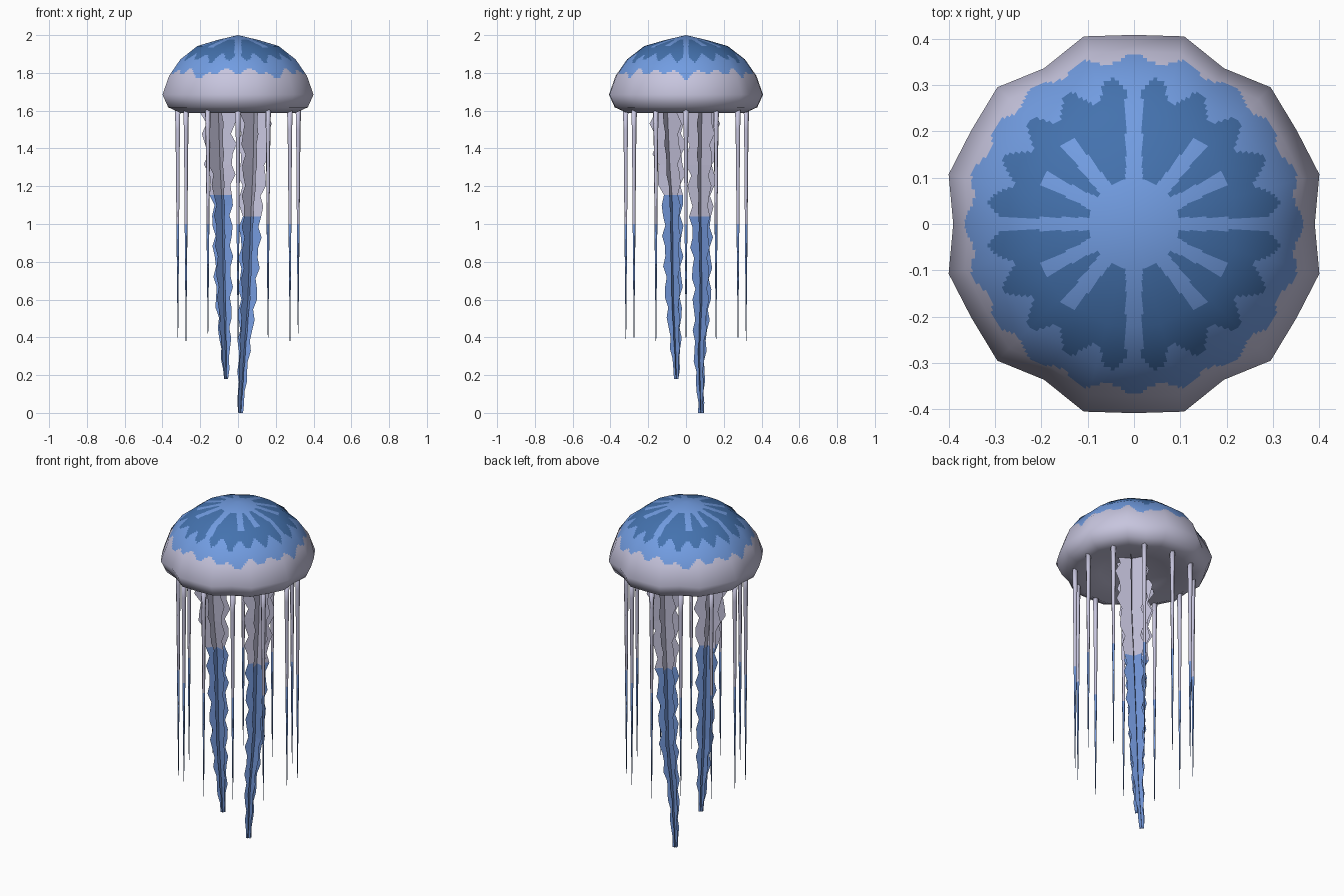
import bpy, bmesh, math
from mathutils import Vector

if "Cube" in bpy.data.objects:
    bpy.data.objects.remove(bpy.data.objects["Cube"])


def mat(name, rgb):
    m = bpy.data.materials.new(name)
    lin = [((c / 255 + 0.055) / 1.055) ** 2.4 for c in rgb]
    m.diffuse_color = (*lin, 1)
    m.use_nodes = True
    m.node_tree.nodes["Principled BSDF"].inputs["Base Color"].default_value = m.diffuse_color
    return m


LILAC = mat("pale_lilac", (199, 197, 222))
LIGHT = mat("light_blue", (114, 157, 226))
DARK = mat("deep_blue", (68, 114, 174))
FRILL = mat("frill_blue", (116, 153, 220))


def make(name, verts, faces, mats, rule, smooth=False):
    me = bpy.data.meshes.new(name)
    me.from_pydata(verts, [], faces)
    for m in mats:
        me.materials.append(m)
    for p in me.polygons:
        p.material_index = rule(p.center)
        p.use_smooth = smooth
    me.update()
    ob = bpy.data.objects.new(name, me)
    bpy.context.collection.objects.link(ob)
    return ob


def lerp_table(table, z):
    """Interpolate rows (z, a, b, ...) listed from high z to low z."""
    for p, q in zip(table, table[1:]):
        if z >= q[0]:
            t = min(1, (p[0] - z) / (p[0] - q[0]))
            return [a + (b - a) * t for a, b in zip(p[1:], q[1:])]
    return table[-1][1:]


# --- Bell: coarse faceted dome, finely cut so the painted pattern follows faces
PROFILE = [(0, 2.0), (.11, 1.974), (.22, 1.942), (.31, 1.872), (.37, 1.785), (.405, 1.685),
           (.375, 1.618), (.31, 1.588), (.18, 1.615), (0, 1.655)]
LOBES = [.39, .414, .405, .417, .388, .419, .408]      # radii every 15 degrees, one quarter
SUB_A, SUB_R = 10, 9


def lobe(i):
    i %= 24
    i = i if i <= 12 else 24 - i
    return LOBES[i if i <= 6 else 12 - i] / .405


def prof_normal(k):
    if k in (0, len(PROFILE) - 1):
        return Vector((0, 1 if k == 0 else -1))
    a, b = Vector(PROFILE[k - 1]), Vector(PROFILE[k + 1])
    d = b - a
    return Vector((-d.y, d.x)).normalized()


def bell_point(s, a):
    k = min(int(s), len(PROFILE) - 2)
    t = s - k
    r, z = Vector(PROFILE[k]).lerp(Vector(PROFILE[k + 1]), t)
    n = prof_normal(k).lerp(prof_normal(k + 1), t)
    i = int(a)
    fade = min(1, r / .405)                              # lobes fade towards the top
    ends = []
    for j in (i, i + 1):
        ang, f = math.radians(15 * j), 1 + (lobe(j) - 1) * fade
        ends.append(Vector((math.cos(ang) * f * r, math.sin(ang) * f * r, z)))
    ang = math.radians(15 * a)
    return ends[0].lerp(ends[1], a - i), Vector((math.cos(ang) * n.x, math.sin(ang) * n.x, n.y)).normalized()


def bell_colour(c):
    if c.z < 1.7:
        return 0
    r, th = math.hypot(c.x, c.y), math.atan2(c.y, c.x)
    if r > .358 + .009 * math.cos(20 * th):
        return 0
    if r < .095 or r > .295 + .022 * math.cos(20 * th + math.pi):
        return 1
    x, y = abs(c.x), abs(c.y)
    q = math.atan2(y, x)
    for deg, half, reach in ((0, .014, .28), (27, .015, .22), (51, .016, .23), (90, .018, .33)):
        if r < reach and abs(math.sin(q - math.radians(deg))) * r < half:
            return 1
    return 2


nu, nv = 24 * SUB_A, (len(PROFILE) - 1) * SUB_R
pts = [bell_point(0, 0)]
for v in range(1, nv):
    for u in range(nu):
        pts.append(bell_point(v / SUB_R, u / SUB_A))
pts.append(bell_point(nv / SUB_R, 0))
last = len(pts) - 1
faces = []
for u in range(nu):
    w = (u + 1) % nu
    faces.append((0, 1 + u, 1 + w))
    for v in range(nv - 2):
        b = 1 + v * nu
        faces.append((b + u, b + nu + u, b + nu + w, b + w))
    b = 1 + (nv - 2) * nu
    faces.append((b + u, last, b + w))
bell = make("bell", [p for p, n in pts], faces, [LILAC, LIGHT, DARK], bell_colour, True)
bell.data.normals_split_custom_set_from_vertices([n for p, n in pts])

# --- Twelve thin tentacles around the rim
RINGS = [(1.615, .016), (1.5, .013), (1.25, .010), (1.0, .008), (.7, .005), (.4, .0015)]
for i in range(12):
    ang = math.radians(30 * i)
    cx, cy = .318 * math.cos(ang), .318 * math.sin(ang)
    drop = (.42, .39, .40, .38)[i % 4] - .4
    verts, faces = [], []
    for k, (z, r) in enumerate(RINGS):
        for j in range(5):
            t = ang + math.tau * j / 5
            verts.append((cx + r * math.cos(t), cy + r * math.sin(t), z + (drop if k == 5 else 0)))
    for k in range(len(RINGS) - 1):
        for j in range(5):
            a, b = k * 5 + j, k * 5 + (j + 1) % 5
            faces.append((a, a + 5, b + 5, b))
    faces += [(0, 1, 2, 3, 4), (29, 28, 27, 26, 25)]
    make(f"tentacle_{i + 1}", verts, faces, [LILAC, FRILL], lambda c: 0 if c.z > 1.0 else 1, True)

# --- Two frilled oral arms made of crossed ragged blades; rows are z, x, y, half width
LONG = [(1.64, .085, .085, .088), (1.3, .08, .08, .072), (1.05, .068, .08, .055),
        (.6, .052, .085, .045), (.3, .03, .072, .029), (0, .012, .08, .014)]
SHORT = [(1.64, -.105, -.1, .09), (1.3, -.095, -.085, .072), (1.12, -.085, -.072, .052),
         (.6, -.076, -.066, .042), (.35, -.068, -.055, .027), (.18, -.063, -.05, .012)]


def frilled_arm(name, table, split, seed):
    top, bottom = table[0][0], table[-1][0]
    steps = round((top - bottom) / .055)
    verts, faces = [], []
    for b in range(3):
        ang = math.radians(45 + 60 * b)
        base = len(verts)
        for k in range(steps + 1):
            z = top + (bottom - top) * k / steps
            x, y, h = lerp_table(table, z)
            for side in (-1, 0, 1):
                ragged = 1 + .22 * math.sin(k * 2.3 + seed + b * 1.7 + side)
                d = side * h * ragged
                verts.append((x + d * math.cos(ang), y + d * math.sin(ang), z))
        for k in range(steps):
            for s in (0, 1):
                a = base + k * 3 + s
                faces.append((a, a + 3, a + 4, a + 1))
    make(name, verts, faces, [LILAC, FRILL], lambda c: 0 if c.z > split else 1)


frilled_arm("long_oral_arm", LONG, 1.06, 0.4)
frilled_arm("short_oral_arm", SHORT, 1.14, 2.1)
